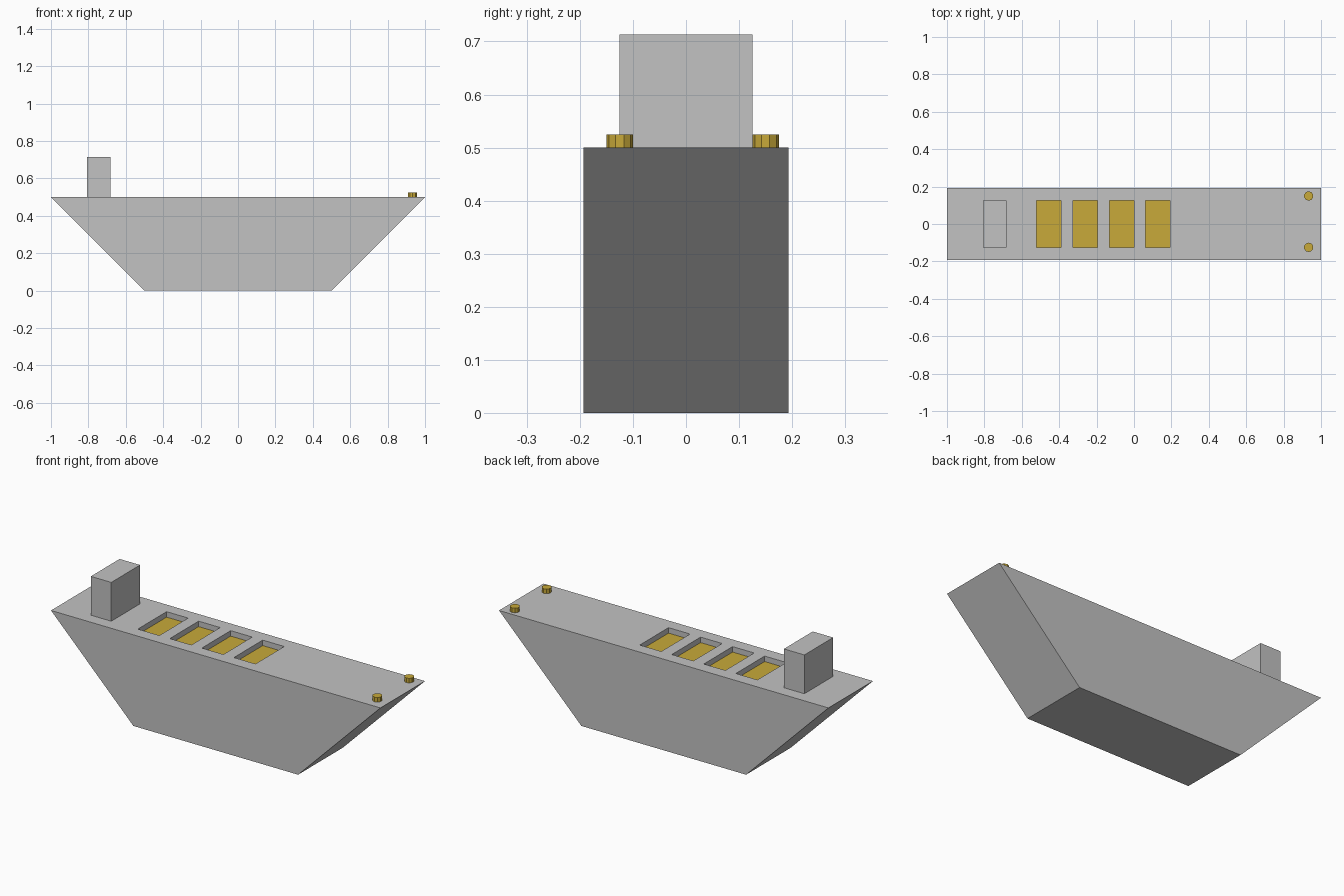
import bpy, bmesh, math

if "Cube" in bpy.data.objects:
    bpy.data.objects.remove(bpy.data.objects["Cube"])

DECK, HALF_W, DEPTH = 0.5, 0.193, 0.03


def material(name, rgb):
    m = bpy.data.materials.new(name)
    m.diffuse_color = (*rgb, 1)
    m.use_nodes = True
    m.node_tree.nodes["Principled BSDF"].inputs["Base Color"].default_value = m.diffuse_color
    return m


grey = material("hull_grey", (0.54, 0.54, 0.54))
gold = material("gold", (0.58, 0.40, 0.042))


def finish(name, bm, *mats):
    bmesh.ops.recalc_face_normals(bm, faces=bm.faces)
    me = bpy.data.meshes.new(name)
    bm.to_mesh(me)
    bm.free()
    for m in mats:
        me.materials.append(m)
    ob = bpy.data.objects.new(name, me)
    bpy.context.collection.objects.link(ob)
    return ob


def add_box(bm, x0, x1, y0, y1, z0, z1):
    vs = bmesh.ops.create_cube(bm, size=1)["verts"]
    for v in vs:
        v.co.x = x1 if v.co.x > 0 else x0
        v.co.y = y1 if v.co.y > 0 else y0
        v.co.z = z1 if v.co.z > 0 else z0


# hull: trapezoid side profile extruded across the beam
bm = bmesh.new()
profile = [(-0.5, 0), (0.5, 0), (1, DECK), (-1, DECK)]
face = bm.faces.new([bm.verts.new((x, -HALF_W, z)) for x, z in profile])
ext = bmesh.ops.extrude_face_region(bm, geom=[face])["geom"]
bmesh.ops.translate(bm, vec=(0, 2 * HALF_W, 0),
                    verts=[g for g in ext if isinstance(g, bmesh.types.BMVert)])
hull = finish("hull", bm, grey, gold)

# four cargo holds cut into the deck
bm = bmesh.new()
for i in range(4):
    x = -0.521 + i * 0.1945
    add_box(bm, x, x + 0.131, -0.125, 0.125, DECK - DEPTH, DECK + 0.1)
cutter = finish("hold_cutter", bm, grey)
cutter.hide_render = True
mod = hull.modifiers.new("holds", "BOOLEAN")
mod.operation = "DIFFERENCE"
mod.solver = "EXACT"
mod.object = cutter
bpy.context.view_layer.update()
cut = bpy.data.meshes.new_from_object(
    hull.evaluated_get(bpy.context.evaluated_depsgraph_get()))
hull.modifiers.clear()
hull.data = cut
bpy.data.objects.remove(cutter)

# gold floors: upward faces just below deck level
for p in cut.polygons:
    floor = p.normal.z > 0.9 and p.center.z < DECK - DEPTH / 2
    p.material_index = 1 if floor else 0

# bridge near the stern
bm = bmesh.new()
add_box(bm, -0.806, -0.682, -0.125, 0.125, DECK, 0.713)
finish("bridge", bm, grey)

# two mooring bollards at the bow
for side, y in (("right", -0.125), ("left", 0.15)):
    bm = bmesh.new()
    bmesh.ops.create_cone(bm, cap_ends=True, segments=10,
                          radius1=0.025, radius2=0.025, depth=0.025)
    bmesh.ops.translate(bm, vec=(0.934, y, DECK + 0.0125), verts=bm.verts)
    finish("bollard_" + side, bm, gold)
